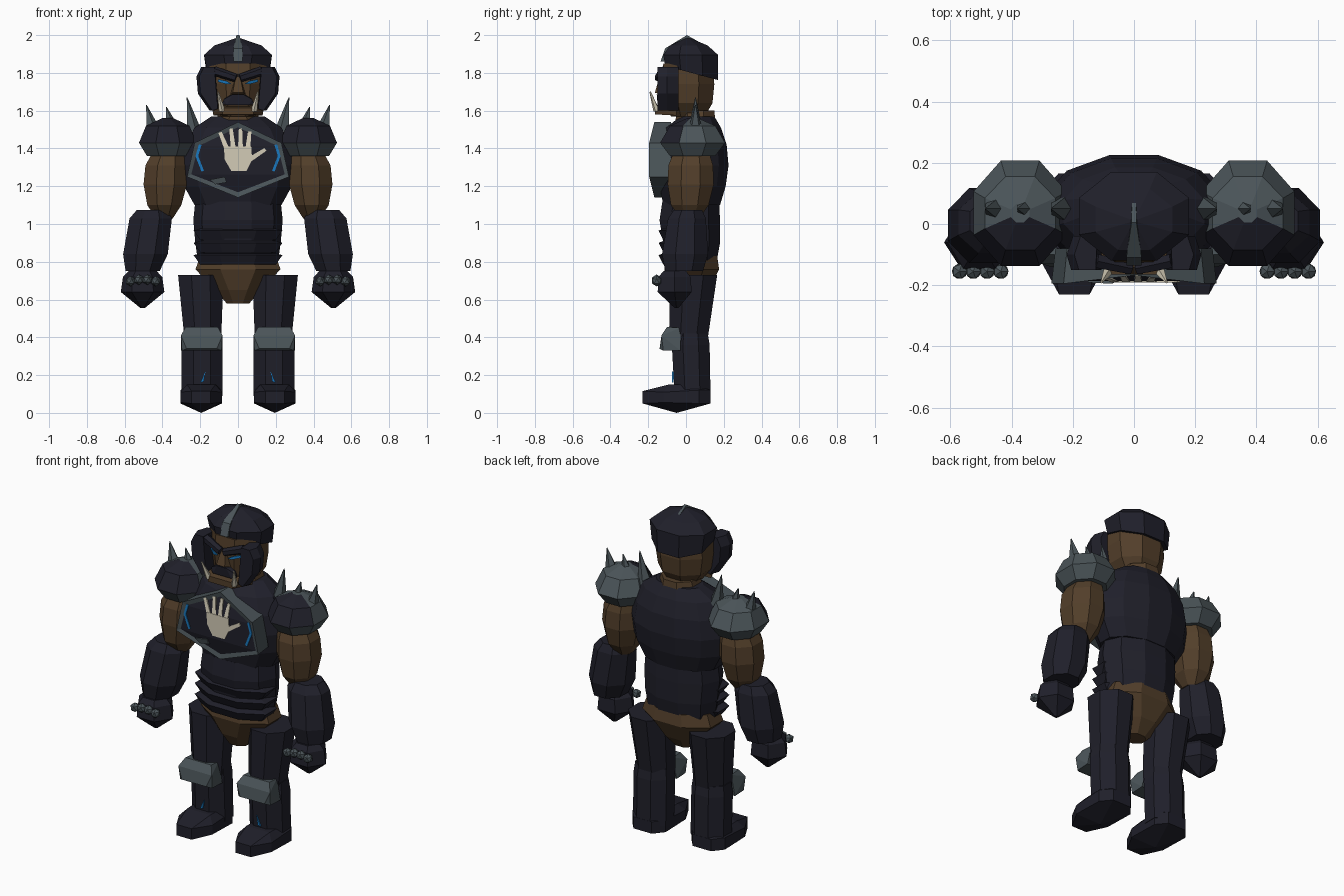
import bpy, bmesh, math
from mathutils import Vector, Matrix

old = bpy.data.objects.get("Cube")
if old:
    bpy.data.objects.remove(old, do_unlink=True)


def material(name, rgb):
    m = bpy.data.materials.new(name)
    m.use_nodes = True
    m.diffuse_color = (*rgb, 1)
    m.node_tree.nodes["Principled BSDF"].inputs["Base Color"].default_value = (*rgb, 1)
    return m


DARK = material("dark armour", (.014, .014, .023))
SKIN = material("brown skin", (.085, .049, .023))
STEEL = material("grey steel", (.07, .09, .1))
IVORY = material("ivory", (.65, .6, .47))
BLUE = material("glowing blue", (.01, .19, .52))


def finish(name, bm, *mats):
    bmesh.ops.recalc_face_normals(bm, faces=bm.faces)
    me = bpy.data.meshes.new(name)
    bm.to_mesh(me)
    bm.free()
    for m in mats:
        me.materials.append(m)
    ob = bpy.data.objects.new(name, me)
    bpy.context.collection.objects.link(ob)
    return ob


def loft(name, mat, rings, n=8, cx=0, tilt=0):
    """Stack of elliptical rings (z, rx, ry, y offset[, x offset]); tilt slopes the first ring."""
    bm = bmesh.new()
    loops = []
    for k, (z, rx, ry, cy, *ox) in enumerate(rings):
        loop = []
        for i in range(n):
            a = (i + .5) * math.tau / n - math.pi / 2
            f = 1 / math.cos(math.pi / n)
            x, y = rx * f * math.cos(a), ry * f * math.sin(a) + cy
            loop.append(bm.verts.new((x + (ox[0] if ox else cx), y, z + (tilt * y if k == 0 else 0))))
        loops.append(loop)
    for a, b in zip(loops, loops[1:]):
        for i in range(n):
            j = (i + 1) % n
            bm.faces.new((a[i], a[j], b[j], b[i]))
    bm.faces.new(loops[0])
    bm.faces.new(loops[-1])
    return finish(name, bm, mat)


def hull(name, mat, points):
    bm = bmesh.new()
    for p in points:
        bm.verts.new(p)
    res = bmesh.ops.convex_hull(bm, input=bm.verts[:])
    junk = {v for v in res["geom_interior"] + res["geom_unused"] if isinstance(v, bmesh.types.BMVert)}
    bmesh.ops.delete(bm, geom=list(junk), context="VERTS")
    return finish(name, bm, mat)


def spike(name, mat, p0, p1, r0, r1, n=5):
    bm = bmesh.new()
    p0, p1 = Vector(p0), Vector(p1)
    d = p1 - p0
    mx = Matrix.Translation((p0 + p1) / 2) @ d.to_track_quat("Z", "Y").to_matrix().to_4x4()
    bmesh.ops.create_cone(bm, cap_ends=True, segments=n, radius1=r0, radius2=r1, depth=d.length, matrix=mx)
    return finish(name, bm, mat)


def plate(name, mat, outline, surf, thick=.008):
    """Thin plate with an (x, z) outline lying on the surface y = surf(x, z)."""
    bm = bmesh.new()
    front = [bm.verts.new((x, surf(x, z) - thick, z)) for x, z in outline]
    back = [bm.verts.new((x, surf(x, z), z)) for x, z in outline]
    bm.faces.new(front)
    bm.faces.new(back)
    for i in range(len(front)):
        j = (i + 1) % len(front)
        bm.faces.new((front[i], front[j], back[j], back[i]))
    return finish(name, bm, mat)


def stroke(name, mat, p, q, w0, w1, surf):
    p, q = Vector(p), Vector(q)
    s = (q - p).normalized().orthogonal()
    return plate(name, mat, [p + s * w0, q + s * w1, q - s * w1, p - s * w0], surf)


# torso
loft("chest", DARK, [(1.1, .23, .15, .03), (1.2, .285, .175, .035), (1.31, .3, .19, .035),
                     (1.42, .28, .18, .035), (1.51, .23, .145, .04), (1.57, .14, .09, .06)], 12)
loft("abdomen", DARK, [(.79, .2, .13, .03), (.9, .215, .15, .03), (1.02, .225, .16, .02), (1.12, .215, .15, .025)], 10)
for i, z in enumerate((.82, .885, .95)):
    loft(f"belly_band_{i + 1}", DARK, [(z - .035, .2, .1, -.02), (z + .015, .235, .125, -.02), (z + .025, .2, .1, -.02)])
loft("pelvis", SKIN, [(.58, .06, .05, .01), (.65, .12, .1, .02), (.76, .225, .145, .03), (.83, .2, .135, .03)])

# breastplate with steel rim and recessed dark field
LOW, HIGH, FRONT = 1.25, 1.43, -.195


def breast_y(x, z):
    return FRONT + .012 + .25 * max(0, z - HIGH, LOW - z)


bm = bmesh.new()
shape = [(0, 1.54), (.23, HIGH), (.27, LOW), (0, 1.14), (-.27, LOW), (-.23, HIGH)]
fv = [bm.verts.new((x, breast_y(x, z) - .012, z)) for x, z in shape]
bv = [bm.verts.new((x * .95, -.08, z)) for x, z in shape]
front = [bm.faces.new([fv[k] for k in ids]) for ids in ((0, 1, 5), (1, 2, 4, 5), (2, 3, 4))]
for i in range(6):
    j = (i + 1) % 6
    bm.faces.new((fv[i], fv[j], bv[j], bv[i]))
bm.faces.new(bv)
bmesh.ops.recalc_face_normals(bm, faces=bm.faces)
bmesh.ops.inset_region(bm, faces=front, thickness=.026, depth=-.012)
for f in front:
    f.material_index = 1
finish("breastplate", bm, STEEL, DARK)
plate("rim_tab", STEEL, [(-.15, 1.235), (-.07, 1.25), (-.06, 1.22), (-.12, 1.21)], lambda x, z: breast_y(x, z) - .004)

# painted hand
plate("hand_mark_palm", IVORY, [(-.075, 1.41), (.07, 1.41), (.075, 1.34), (.045, 1.28), (-.035, 1.28), (-.07, 1.34)], breast_y)
fingers = [((-.06, 1.4), (-.095, 1.485)), ((-.025, 1.4), (-.037, 1.505)), ((.013, 1.4), (.013, 1.505)),
           ((.052, 1.4), (.062, 1.49)), ((.06, 1.34), (.145, 1.395))]
for i, (p, q) in enumerate(fingers):
    stroke(f"hand_mark_finger_{i + 1}", IVORY, p, q, .013, .009, breast_y)

# head and helmet
loft("neck", SKIN, [(1.5, .13, .11, .05), (1.6, .1, .1, .05)])
loft("head", SKIN, [(1.57, .09, .09, .01), (1.64, .14, .13, .01), (1.74, .155, .14, .01), (1.85, .15, .13, .01)])
hull("jaw", SKIN, [(s * x, y, z) for s in (1, -1) for x, y, z in
                   ((.08, -.165, 1.58), (.09, -.165, 1.615), (.13, -.05, 1.575), (.14, -.05, 1.63))])
hull("nose", SKIN, [(s * x, y, z) for s in (1, -1) for x, y, z in
                    ((.012, -.14, 1.78), (.04, -.125, 1.685), (.028, -.165, 1.695), (.012, -.12, 1.78))])
hull("moustache", DARK, [(s * x, y, z) for s in (1, -1) for x, y, z in
                         ((.03, -.155, 1.685), (.075, -.14, 1.66), (.085, -.13, 1.635), (.06, -.15, 1.63),
                          (.05, -.1, 1.68), (.06, -.1, 1.63))])
loft("helmet", DARK, [(1.808, .165, .14, .03), (1.895, .18, .145, .025), (1.945, .125, .1, .015), (1.985, .008, .008, .01)],
     8, tilt=-.27)
hull("crest", STEEL, [(s * x, y, z) for s in (1, -1) for x, y, z in
                      ((.025, -.135, 1.86), (.025, -.11, 1.93), (.008, .005, 2), (.006, .12, 1.935),
                       (.02, 0, 1.9), (.025, -.1, 1.86))])


def face_y(x, z):
    return -.138 + .8 * max(0, abs(x) - .06)


for side, s in (("left", 1), ("right", -1)):
    # face details
    plate(f"{side}_eye", BLUE, [(s * .035, 1.742), (s * .06, 1.74), (s * .105, 1.752), (s * .105, 1.766), (s * .06, 1.757)], face_y)
    spike(f"{side}_brow", DARK, (s * .01, -.145, 1.772), (s * .125, -.12, 1.81), .022, .026, 6)
    spike(f"{side}_tusk", IVORY, (s * .085, -.155, 1.6), (s * .106, -.19, 1.7), .018, .004)
    guard = [(.14, 1.83), (.195, 1.83), (.22, 1.78), (.212, 1.69), (.15, 1.6), (.122, 1.61), (.14, 1.7)]
    hull(f"{side}_cheek_guard", DARK, [(s * (x - k), y, z) for x, z in guard for y, k in ((-.15, .015), (-.1, 0), (-.04, .02))])
    for a, b in (((.2, 1.42), (.218, 1.36)), ((.218, 1.36), (.187, 1.28))):
        stroke(f"{side}_chest_rune", BLUE, (s * a[0], a[1]), (s * b[0], b[1]), .007, .007, breast_y)

    # shoulder armour: dark on the upper front, steel elsewhere
    ob = loft(f"{side}_pauldron", STEEL, [(1.36, .11, .12, .035), (1.43, .152, .172, .035),
                                          (1.52, .115, .12, .035), (1.56, .03, .03, .035)], 8, s * .372)
    ob.data.materials.append(DARK)
    for p in ob.data.polygons:
        p.material_index = int(p.normal.y < -.2 and p.normal.z > -.1)
    for i, (x, lean, top) in enumerate(((.235, .035, 1.67), (.345, .035, 1.62), (.45, .035, 1.63))):
        spike(f"{side}_shoulder_spike_{i + 1}", STEEL, (s * x, .05, 1.49), (s * (x + lean), .05, top), .042, .002)

    # arm
    loft(f"{side}_upper_arm", SKIN, [(1.03, .045, .05, .02, s * .39), (1.1, .09, .1, .02, s * .39), (1.21, .115, .122, .025, s * .385),
                                     (1.31, .11, .118, .025, s * .38), (1.42, .07, .08, .03, s * .36)])
    loft(f"{side}_forearm", DARK, [(1.075, .08, .075, .01, s * .455), (1.03, .112, .1, .005, s * .462),
                                   (.84, .118, .122, -.005, s * .49), (.75, .09, .1, -.01, s * .505)])
    loft(f"{side}_fist", DARK, [(.75, .065, .06, -.06, s * .505), (.72, .09, .085, -.06, s * .505),
                                (.64, .1, .09, -.06, s * .505), (.555, .01, .01, -.05, s * .505)], 6)
    for i in range(4):
        bm = bmesh.new()
        bmesh.ops.create_icosphere(bm, subdivisions=1, radius=.028,
                                   matrix=Matrix.Translation((s * (.435 + i * .045), -.155, .705 - .008 * (i in (0, 3)))))
        finish(f"{side}_knuckle_{i + 1}", bm, STEEL)

    # leg
    loft(f"{side}_thigh", DARK, [(.73, .12, .125, .04, s * .197), (.36, .095, .1, .01, s * .185)])
    loft(f"{side}_shin", DARK, [(.42, .1, .09, .025, s * .19), (.36, .108, .1, .025, s * .19), (.09, .108, .095, .035, s * .19)])
    knee = ((.085, -.1, .455), (.11, -.13, .41), (.105, -.12, .33), (.08, -.14, .34), (.085, -.03, .45), (.11, -.03, .33))
    hull(f"{side}_knee_guard", STEEL, [(s * .192 + k * x, y, z) for k in (1, -1) for x, y, z in knee])
    plate(f"{side}_shin_rune", BLUE, [(s * .2, .16), (s * .172, .22), (s * .182, .165)], lambda x, z: -.066)
    foot = ((.05, -.23, .05), (.05, -.23, .115), (.11, -.12, .055), (.11, -.12, .11), (.11, .07, .05), (.11, .07, .12),
            (.06, .13, .05), (.06, .13, .12), (.075, -.09, .15), (.08, .05, .15), (0, -.05, 0))
    hull(f"{side}_foot", DARK, [(s * .195 + k * x, y, z) for k in (1, -1) for x, y, z in foot])
